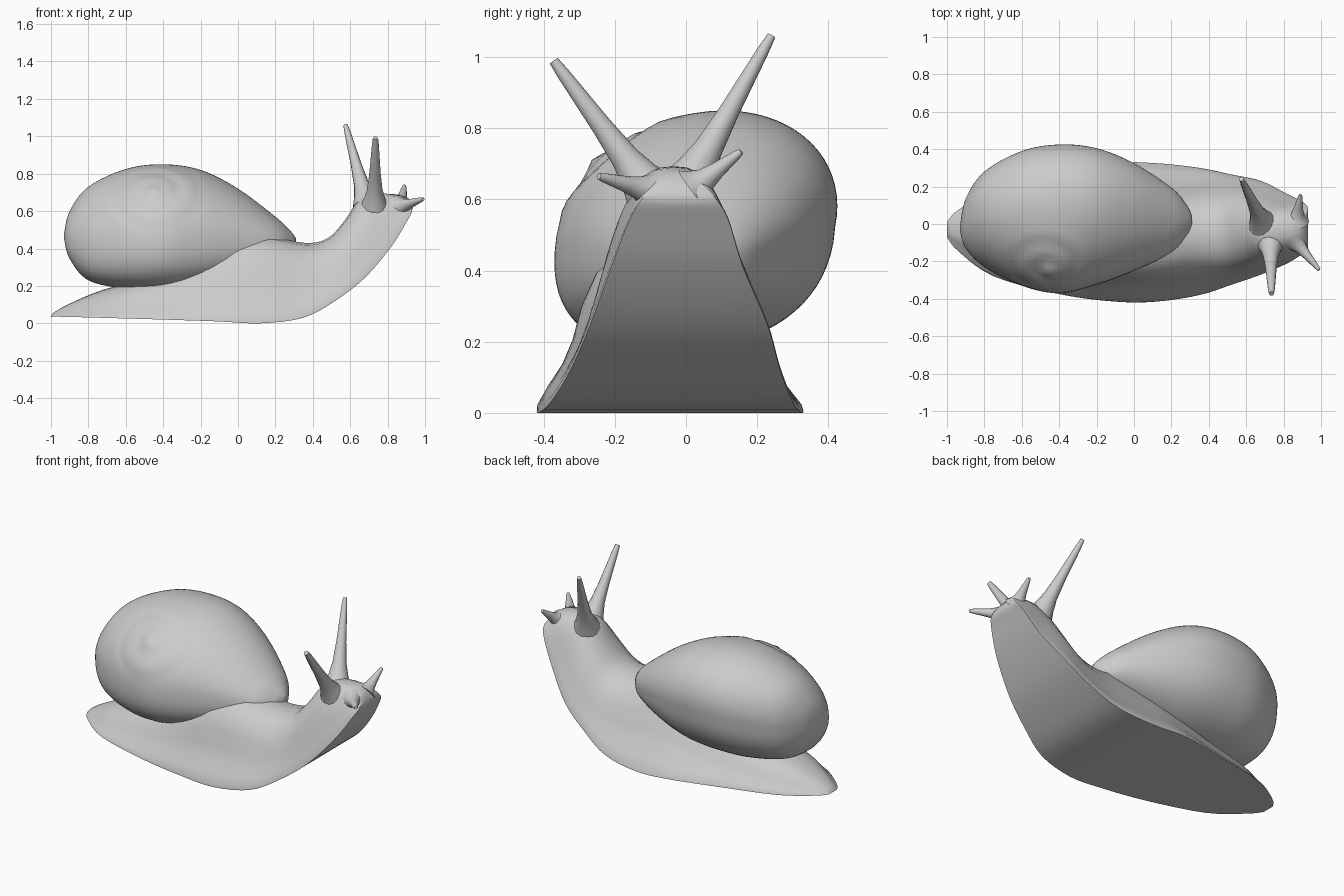
import bpy, bmesh, math
from mathutils import Vector

cube = bpy.data.objects.get("Cube")
if cube:
    bpy.data.objects.remove(cube)

grey = bpy.data.materials.new("light_grey")
grey.use_nodes = True
grey.diffuse_color = (0.6, 0.6, 0.6, 1)
grey.node_tree.nodes["Principled BSDF"].inputs["Base Color"].default_value = (0.6, 0.6, 0.6, 1)


def smooth_rows(rows, steps):
    """Catmull-Rom interpolation through rows of numbers."""
    out = []
    for i in range(len(rows) - 1):
        a, b = rows[max(i - 1, 0)], rows[i]
        c, d = rows[i + 1], rows[min(i + 2, len(rows) - 1)]
        for s in range(steps):
            t = s / steps
            out.append([0.5 * (2 * q + (r - p) * t + (2 * p - 5 * q + 4 * r - w) * t * t
                               + (3 * q - p - 3 * r + w) * t ** 3)
                        for p, q, r, w in zip(a, b, c, d)])
    return out + [list(rows[-1])]


def loft(name, rings, sharp):
    """Skin closed rings of points into a smooth capped object."""
    bm = bmesh.new()
    loops = [[bm.verts.new(p) for p in ring] for ring in rings]
    n = len(loops[0])
    for a, b in zip(loops, loops[1:]):
        for i in range(n):
            bm.faces.new((a[i], a[(i + 1) % n], b[(i + 1) % n], b[i]))
    bm.faces.new(loops[0])
    bm.faces.new(loops[-1])
    bmesh.ops.recalc_face_normals(bm, faces=bm.faces)
    mesh = bpy.data.meshes.new(name)
    bm.to_mesh(mesh)
    bm.free()
    obj = bpy.data.objects.new(name, mesh)
    bpy.context.collection.objects.link(obj)
    mesh.materials.append(grey)
    bpy.ops.object.select_all(action='DESELECT')
    obj.select_set(True)
    bpy.context.view_layer.objects.active = obj
    bpy.ops.object.shade_smooth_by_angle(angle=math.radians(sharp))


# Body: sole x, sole z, centre y, half width, top x, top z, top y, roundness
body_rows = [
    (-1.0, .035, -.03, .04, -.99, .055, -.03, .6),
    (-.94, .035, -.035, .11, -.91, .10, -.03, .6),
    (-.75, .03, -.05, .23, -.72, .18, -.04, .6),
    (-.4, .02, -.055, .32, -.4, .27, -.06, .4),
    (-.1, .01, -.045, .37, -.1, .42, -.09, .15),
    (.12, .0, -.045, .37, .13, .465, -.09, .15),
    (.35, .03, -.04, .34, .36, .43, -.06, .4),
    (.52, .12, -.03, .295, .48, .455, -.05, .7),
    (.68, .245, -.02, .25, .57, .55, -.05, .9),
    (.82, .41, -.025, .185, .64, .65, -.05, 1),
    (.9, .54, -.02, .14, .72, .69, -.04, 1),
    (.93, .60, -.02, .105, .84, .69, -.03, 1),
    (.915, .645, -.02, .06, .89, .675, -.02, 1),
]
# Half outline of the foot: skirted width, rounded width, height (shares)
flank = [(1, 1, 0), (.99, 1, .04), (.89, .95, .16), (.75, .9, .3), (.65, .84, .45),
         (.56, .75, .65), (.43, .56, .85), (.22, .3, .97)]
rings = []
for sx, sz, cy, hw, tx, tz, ty, g in smooth_rows(body_rows, 4):
    half = [(a + (b - a) * g, h) for a, b, h in flank]
    outline = half + [(0, 1)] + [(-u, h) for u, h in reversed(half)] + [(-.5, 0), (0, 0), (.5, 0)]
    rings.append([(sx + (tx - sx) * h, cy + (ty - cy) * h + hw * u, sz + (tz - sz) * h)
                  for u, h in outline])
loft("body", rings, 45)

# Shell: x, bottom z, top z, right y, left y
shell_rows = [
    (-.93, .45, .48, -.04, -.01),
    (-.90, .345, .60, -.13, .135),
    (-.8, .23, .73, -.23, .28),
    (-.6, .185, .825, -.33, .39),
    (-.4, .18, .85, -.37, .425),
    (-.2, .20, .82, -.325, .405),
    (0, .25, .72, -.25, .325),
    (.2, .315, .57, -.155, .195),
    (.28, .355, .495, -.07, .105),
    (.31, .40, .455, .0, .045),
]
apex = Vector((-.45, -.23, .70))
axis = Vector((0, -.72, .69)).normalized()
across = Vector((1, 0, 0))
upward = axis.cross(across)


def coil(p):
    """Press a spiral groove around a small raised apex."""
    d = p - apex
    r = math.hypot(d.dot(across), d.dot(upward))
    if d.dot(axis) < -.2 or r > .28:
        return p
    turn = math.atan2(d.dot(upward), d.dot(across)) / math.tau
    phase = (r / .13 - turn) % 1
    groove = max(0, 1 - min(phase, 1 - phase) / .3)
    fade = min(1, (.28 - r) / .08)
    return p + axis * fade * (.004 - .01 * groove + .02 * max(0, 1 - r / .05))


rings = []
for x, z0, z1, y0, y1 in smooth_rows(shell_rows, 8):
    ring = []
    for i in range(72):
        t = math.tau * i / 72
        c, s = math.cos(t), math.sin(t + .2)
        if s < 0:  # fuller underside
            c, s = math.copysign(abs(c) ** .8, c), -abs(s) ** .8
        ring.append(coil(Vector((x, (y0 + y1) / 2 + (y1 - y0) / 2 * c,
                                 (z0 + z1) / 2 + (z1 - z0) / 2 * s))))
    rings.append(ring)
loft("shell", rings, 80)


def feeler(name, base, tip, width, end):
    """Tapered stalk with a flared root."""
    base, tip = Vector(base), Vector(tip)
    way = (tip - base).normalized()
    side = way.orthogonal().normalized()
    other = way.cross(side)
    profile = [(0, 2), (.12, 1.35), (.26, .85), (.5, .5), (.9, .15), (1, 0)]
    stalk = []
    for s, w in profile:
        r = end + (width - end) * w
        stalk.append([base.lerp(tip, s) + r * (side * math.cos(a) + other * math.sin(a))
                      for a in (math.tau * i / 14 for i in range(14))])
    loft(name, stalk, 60)


# Eye stalks and short feelers
feeler("left_eye_stalk", (.69, .0, .63), (.575, .24, 1.06), .046, .012)
feeler("right_eye_stalk", (.73, -.10, .62), (.735, -.372, .99), .046, .014)
feeler("left_feeler", (.87, .02, .63), (.89, .155, .735), .038, .009)
feeler("right_feeler", (.86, -.09, .62), (.99, -.245, .665), .038, .009)
